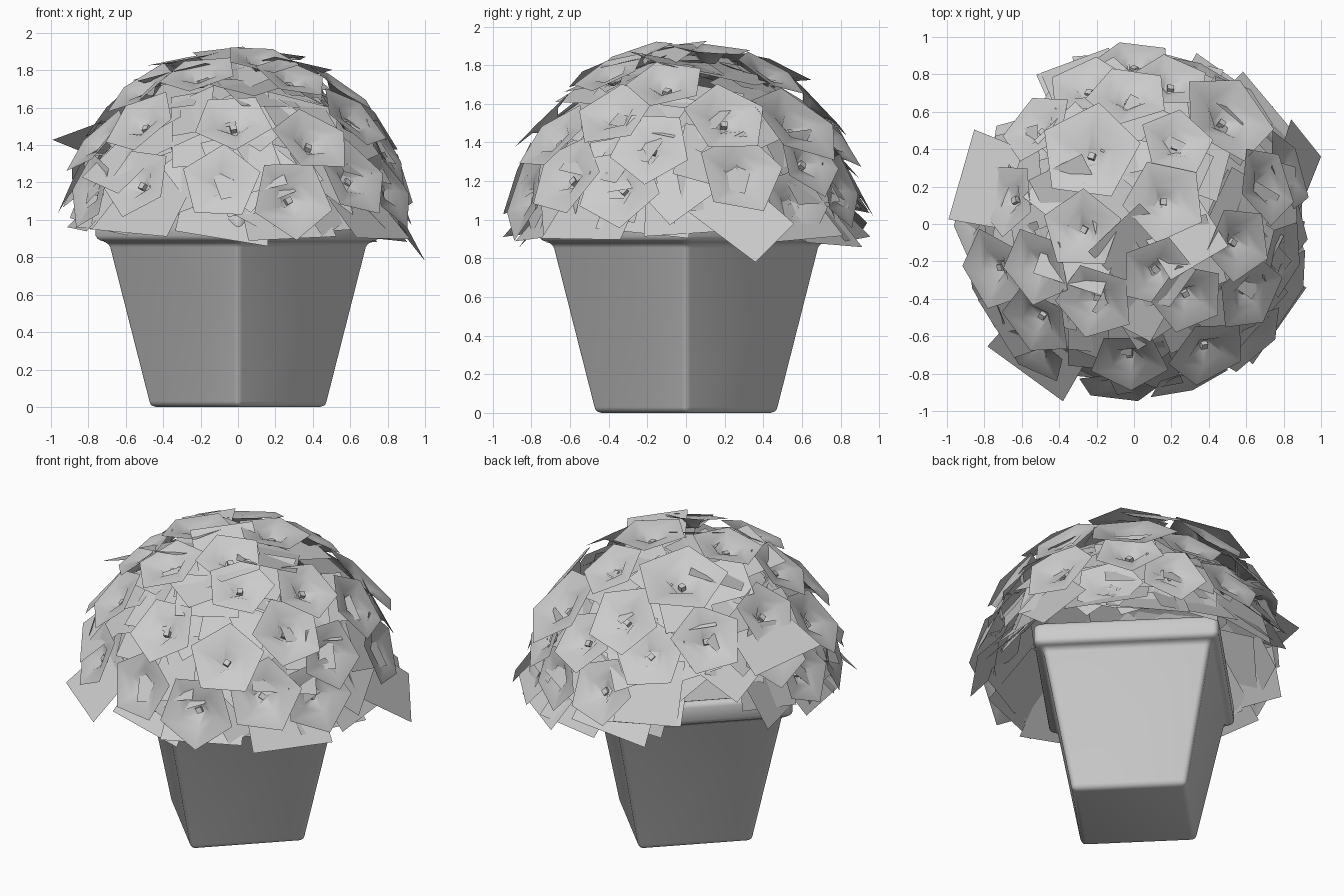
import bpy, bmesh, math, random
from mathutils import Vector, Matrix

random.seed(4)
cube = bpy.data.objects.get("Cube")
if cube:
    bpy.data.objects.remove(cube, do_unlink=True)

grey = bpy.data.materials.new("plain grey")
grey.use_nodes = True
grey.diffuse_color = (0.6, 0.6, 0.6, 1)
grey.node_tree.nodes["Principled BSDF"].inputs["Base Color"].default_value = (0.6, 0.6, 0.6, 1)


def finish(name, bm, angle=None):
    mesh = bpy.data.meshes.new(name)
    bm.to_mesh(mesh)
    bm.free()
    mesh.materials.append(grey)
    obj = bpy.data.objects.new(name, mesh)
    bpy.context.collection.objects.link(obj)
    if angle:
        bpy.ops.object.select_all(action="DESELECT")
        obj.select_set(True)
        bpy.context.view_layer.objects.active = obj
        bpy.ops.object.shade_smooth_by_angle(angle=math.radians(angle))


def bridge(bm, a, b):
    for i in range(len(a)):
        j = (i + 1) % len(a)
        bm.faces.new((a[i], a[j], b[j], b[i]))


def ring(bm, sides, radius, z, turn=0, mat=Matrix()):
    step = math.tau / sides
    return [bm.verts.new(mat @ Vector((radius * math.cos(i * step + turn),
                                       radius * math.sin(i * step + turn), z)))
            for i in range(sides)]


def add_quad(bm, corners):
    bm.faces.new([bm.verts.new(c) for c in corners])


# Square tapered pot with an overhanging rim and soil floor, corner to the front
bm = bmesh.new()
profile = [(0.48, 0), (0.705, 0.885), (0.775, 0.885), (0.775, 1.03), (0.69, 1.03), (0.67, 0.97)]
rings = [ring(bm, 4, r, z) for r, z in profile]
for low, high in zip(rings, rings[1:]):
    bridge(bm, low, high)
bm.faces.new(rings[0][::-1])
bm.faces.new(rings[-1])
sharp = [e for e in bm.edges if e.verts[0] not in rings[-1] or e.verts[1] not in rings[-1]]
bmesh.ops.bevel(bm, geom=sharp, offset=0.03, segments=3, profile=0.5, affect="EDGES")
finish("pot", bm, 60)

# Dome the bush follows
CENTRE, WIDE, TALL = 1.1, 0.83, 0.77


def at_height(azimuth, z):
    """Point on the dome at a bearing and a height."""
    r = WIDE * math.sqrt(1 - ((z - CENTRE) / TALL) ** 2)
    a = math.radians(azimuth)
    return Vector((r * math.cos(a), r * math.sin(a), z))


def from_top(x, y):
    """Point on the dome above a plan position."""
    return Vector((x, y, CENTRE + TALL * math.sqrt(1 - (x * x + y * y) / WIDE ** 2)))


def frame(p):
    """Local frame whose z axis faces outward and a little upward."""
    n = Vector((p.x, p.y, p.z - 0.84))
    return Matrix.Translation(p) @ n.to_track_quat("Z", "Y").to_matrix().to_4x4()


upper = [(-.23, .37), (.48, .55), (.22, .42), (.16, .12), (-.27, -.03), (-.65, .13),
         (-.03, .66), (.54, -.1), (.68, .2), (.28, -.38), (-.2, -.4), (.12, -.25),
         (-.5, -.22), (-.5, .5)]
middle = [(225, 1.5), (268, 1.5), (300, 1.4), (329, 1.52), (347, 1.36), (75, 1.4),
          (109, 1.42), (165, 1.38), (198, 1.4), (48, 1.28)]
lower = [(232, 1.18), (264, 1.18), (289, 1.1), (315, 1.2), (337, 1.15), (19, 1.22),
         (40, 1.06), (65, 1.14), (90, 1.17), (178, 1.2), (206, 1.14)]
spots = [from_top(*s) for s in upper] + [at_height(*s) for s in middle + lower]

# Five-sided blossoms with a sunken throat and a small square stamen
petals, stamens, leaves = bmesh.new(), bmesh.new(), bmesh.new()
for i, p in enumerate(spots):
    size = 0.28 if i < 2 else random.uniform(0.205, 0.235)
    turn = random.uniform(0, math.tau)
    lift = 0.03 if p.z < 1.3 else 0.01
    m = frame(p) @ Matrix.Translation((0, 0, lift)) @ Matrix.Rotation(random.uniform(-0.12, 0.12), 4, "X")
    loops = [ring(petals, 5, size * r, size * z, turn + t, m)
             for r, z, t in ((1, 0.12, 0), (0.45, 0.06, 0.1), (0.17, -0.2, 0.4))]
    for outer, inner in zip(loops, loops[1:]):
        bridge(petals, outer, inner)
    petals.faces.new(loops[-1])
    base = ring(stamens, 4, 0.024, -0.2 * size, turn, m)
    tip = ring(stamens, 4, 0.024, -0.08 * size, turn, m)
    bridge(stamens, base, tip)
    stamens.faces.new(tip)

# Broad flat leaves fanning out from beneath each blossom
for p in spots:
    start = random.uniform(0, math.tau)
    for k in range(3):
        for attempt in range(40):
            spin = start + k * math.tau / 3 + random.uniform(-0.5, 0.5) * (1 + attempt / 8)
            m = frame(p) @ Matrix.Rotation(spin, 4, "Z")
            length, half = random.uniform(0.3, 0.4), random.uniform(0.15, 0.2)
            drop = random.uniform(-0.14, -0.06) if p.z < 1.75 else random.uniform(-0.1, 0.0)
            corners = [m @ Vector(c) for c in ((0, -half, -0.07), (length, -half, drop),
                                               (length, half, drop), (0, half, -0.07))]
            if all(0.9 < c.z < 1.96 and c.xy.length < 0.98 for c in corners):
                add_quad(leaves, corners)
                break

# Skirt of longer leaves: bearing, height of the outer edge, reach, rise to the inner edge
skirt = [(234, 0.93, 0.99, 0.26), (264, 0.9, 0.84, 0.3), (290, 0.9, 0.85, 0.3),
         (325, 0.9, 0.95, 0.3), (345, 0.93, 0.88, 0.3), (2, 0.93, 0.9, 0.3),
         (40, 0.9, 0.97, 0.28), (55, 0.87, 0.94, 0.3), (75, 0.9, 0.92, 0.3),
         (95, 0.95, 0.92, 0.3), (108, 1.05, 0.92, 0.28), (164, 1.4, 0.96, 0.13),
         (192, 0.95, 0.88, 0.3), (214, 0.95, 0.88, 0.3)]
for bearing, z, reach, rise in skirt:
    m = Matrix.Rotation(math.radians(bearing), 4, "Z")
    twist = random.uniform(-0.05, 0.05)
    add_quad(leaves, [m @ Vector(c) for c in ((reach - 0.28, -0.22, z + rise), (reach, -0.25, z + twist),
                                              (reach, 0.25, z - twist), (reach - 0.28, 0.22, z + rise))])

# One long drooping leaf that hangs lowest at the side
add_quad(leaves, ((0.84, -0.04, 1.08), (0.74, 0.25, 1.25), (0.84, 0.56, 0.98), (1.0, 0.36, 0.78)))

finish("flowers", petals, 60)
finish("flower_stamens", stamens)
finish("leaves", leaves)
